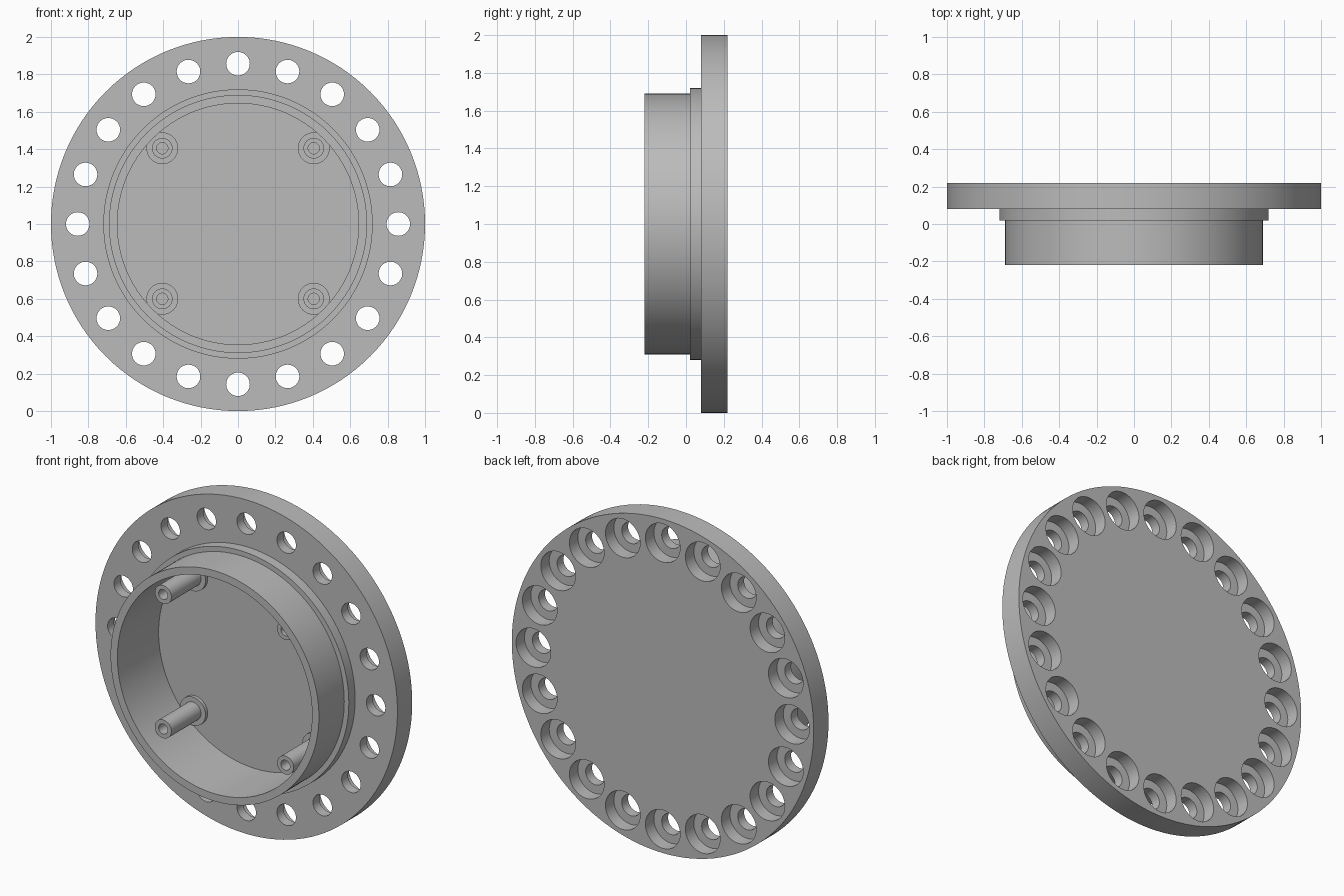
import bpy, bmesh
from math import sin, cos, pi

cube = bpy.data.objects.get("Cube")
if cube:
    bpy.data.objects.remove(cube)

grey = bpy.data.materials.new("plain_grey")
grey.use_nodes = True
colour = (0.5, 0.5, 0.5, 1)
grey.diffuse_color = colour
grey.node_tree.nodes["Principled BSDF"].inputs["Base Color"].default_value = colour


def turned(name, profile, centres, segments):
    """Turn a (radius, y) profile about the y axis at each (x, z) centre; cap both ends."""
    bm = bmesh.new()
    for cx, cz in centres:
        rings = []
        for r, y in profile:
            rings.append([bm.verts.new((cx + r * cos(2 * pi * i / segments), y,
                                        cz + r * sin(2 * pi * i / segments)))
                          for i in range(segments)])
        for a, b in zip(rings, rings[1:]):
            for i in range(segments):
                j = (i + 1) % segments
                bm.faces.new((a[i], a[j], b[j], b[i]))
        bm.faces.new(rings[0])
        bm.faces.new(rings[-1])
    bmesh.ops.recalc_face_normals(bm, faces=bm.faces)
    mesh = bpy.data.meshes.new(name)
    bm.to_mesh(mesh)
    bm.free()
    mesh.materials.append(grey)
    obj = bpy.data.objects.new(name, mesh)
    bpy.context.collection.objects.link(obj)
    return obj


def smooth(obj):
    bpy.ops.object.select_all(action='DESELECT')
    obj.select_set(True)
    bpy.context.view_layer.objects.active = obj
    bpy.ops.object.shade_smooth_by_angle(angle=pi / 6)


FRONT, BACK, FLOOR = -0.22, 0.22, 0.17

# Flange, stepped collar and hollow cup in one turned body
body = turned("flanged_cup", [
    (0.645, FLOOR), (0.645, FRONT), (0.69, FRONT), (0.69, 0.02),
    (0.72, 0.02), (0.72, 0.08), (1, 0.08), (1, BACK)], [(0, 1)], 128)

# Ring of bolt holes, counterbored from the back
bolts = [(0.857 * sin(k * pi / 10), 1 + 0.857 * cos(k * pi / 10)) for k in range(20)]
cutter = turned("bolt_hole_cutter", [
    (0.063, 0.03), (0.063, 0.14), (0.115, 0.14), (0.115, 0.3)], bolts, 40)
cutter.hide_render = True
cut = body.modifiers.new("bolt_holes", 'BOOLEAN')
cut.operation, cut.solver, cut.object = 'DIFFERENCE', 'EXACT', cutter
bpy.context.view_layer.objects.active = body
bpy.ops.object.modifier_apply(modifier=cut.name)
bpy.data.objects.remove(cutter)
smooth(body)

# Four hollow standoffs with a low boss at the foot
for side, x in (("right", -0.405), ("left", 0.405)):
    for level, z in (("lower", 0.6), ("upper", 1.405)):
        post = turned(f"{level}_{side}_standoff", [
            (0.03, 0.1), (0.03, -0.13), (0.055, -0.13), (0.055, 0.15),
            (0.085, 0.15), (0.085, FLOOR + 0.01)], [(x, z)], 40)
        smooth(post)
